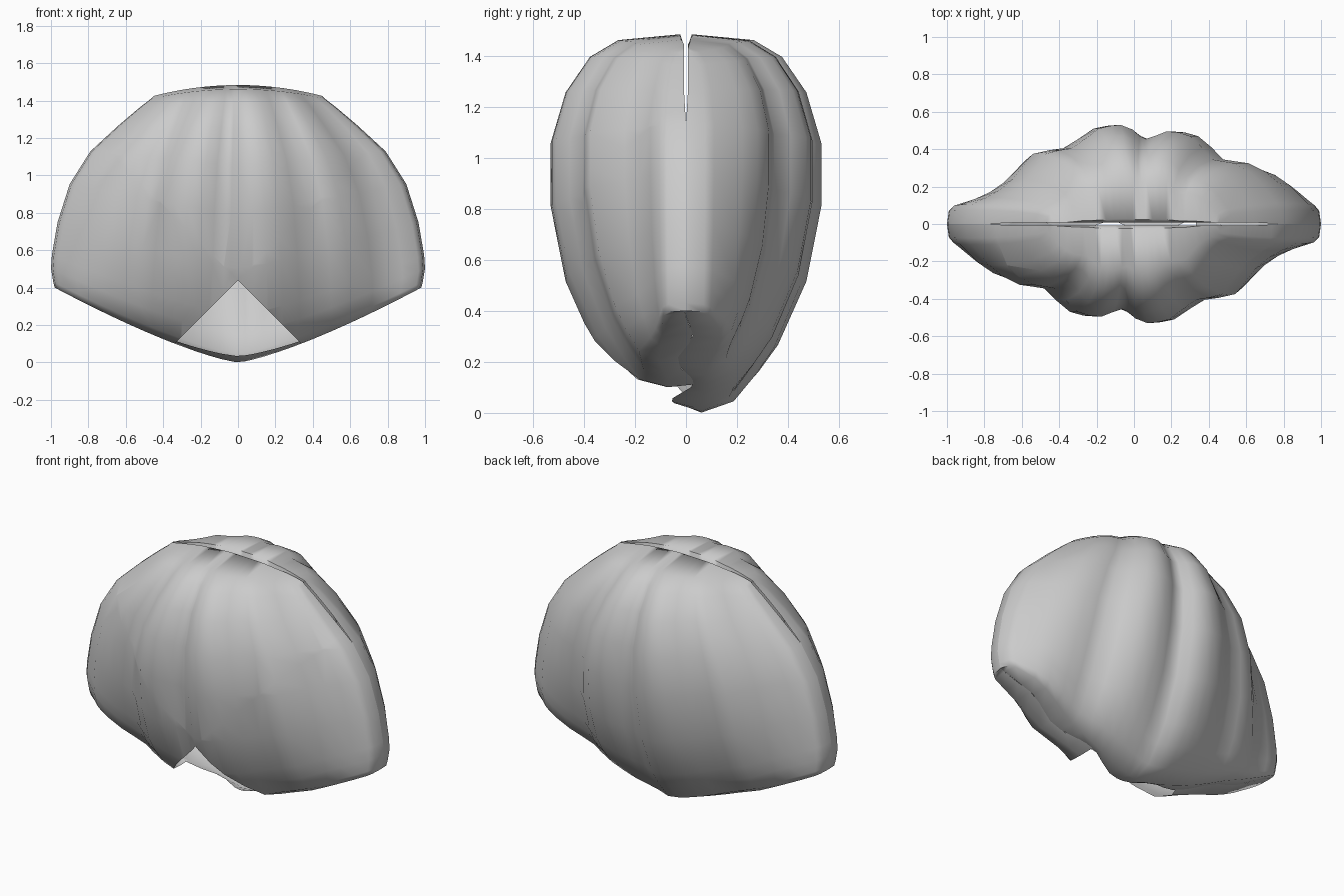
import bpy, bmesh, math
from mathutils import Vector

cube = bpy.data.objects.get("Cube")
if cube:
    bpy.data.objects.remove(cube, do_unlink=True)

shell_grey = bpy.data.materials.new("shell grey")
shell_grey.use_nodes = True
GREY = (0.6, 0.6, 0.6, 1)
shell_grey.diffuse_color = GREY
shell_grey.node_tree.nodes["Principled BSDF"].inputs["Base Color"].default_value = GREY

# scalloped cross-section: position across the shell, depth
RIBS = [(-1, 0), (-.99, .075), (-.965, .105), (-.88, .14), (-.8, .18), (-.72, .24), (-.6, .375), (-.5, .395),
        (-.42, .405), (-.33, .455), (-.24, .51), (-.16, .525), (-.09, .53), (-.01, .505), (.04, .47),
        (.08, .455), (.14, .47), (.22, .495), (.3, .49), (.38, .47), (.46, .41), (.53, .345),
        (.6, .335), (.68, .325), (.78, .28), (.86, .22), (.965, .11), (.99, .075), (1, 0)]
# levels from hinge to tucked lip: height fraction, half width, depth factor
LEVELS = [(0, .98, .12), (.03, .988, .37), (.1, 1, .54), (.17, .995, .68), (.34, .965, .89),
          (.54, .9, 1), (.71, .79, 1), (.845, .64, .89), (.94, .525, .71), (.985, .465, .5),
          (1, .45, .05), (.97, .445, .015)]


def hinge_height(x):
    """Height of the lower edge of the shell."""
    return .4 * abs(x) ** 1.3


def lip_height(u):
    """Height of the upper edge of the shell."""
    return 1.425 + .058 * (1 - u * u)


def shell_point(u, depth, level):
    t, w, g = level
    low, high = hinge_height(u), lip_height(u)
    # outer ribs stay deep down to the hinge
    if t < .5:
        g += (1 - g) * .9 * abs(u) ** 3
    # the seam is open only near the lip
    gap = .008 if t > .72 else 0
    return Vector((u * w, max(depth * g, gap), low + (high - low) * t))


def build_shell(name, turned, notched):
    bm = bmesh.new()
    rows = [[bm.verts.new(shell_point(u, d, level)) for u, d in RIBS] for level in LEVELS]
    # wavy hinge edge rolled under the shell, with a lip in the middle
    roll = []
    for v in rows[0]:
        x = v.co.x
        fade = max(0, 1 - abs(x) / .4)
        wave = -.035 * math.sin(14 * x) * (1 - abs(x) ** 6)
        y = wave - .03 * fade
        roll.append(bm.verts.new((x, y, v.co.z + .012 + .022 * fade)))
    rows.insert(0, roll)
    for a, b in zip(rows, rows[1:]):
        for i in range(len(RIBS) - 1):
            bm.faces.new((a[i], b[i], b[i + 1], a[i + 1]))
    if turned:
        for v in bm.verts:
            v.co.x, v.co.y = -v.co.x, -v.co.y
    # wedge cut out of the lower middle
    if notched:
        for side in (-1, 1):
            bmesh.ops.bisect_plane(bm, geom=bm.verts[:] + bm.edges[:] + bm.faces[:],
                                   plane_co=(0, 0, .44), plane_no=(side, 0, 1))
        gone = []
        for f in bm.faces:
            c = f.calc_center_median()
            if c.z < .44 - abs(c.x):
                gone.append(f)
        bmesh.ops.delete(bm, geom=gone, context='FACES')
    bmesh.ops.remove_doubles(bm, verts=bm.verts, dist=.001)
    bm.normal_update()
    # normals face outwards
    outward = -1 if turned else 1
    if sum(f.normal.y * f.calc_area() for f in bm.faces) * outward < 0:
        bmesh.ops.reverse_faces(bm, faces=bm.faces)
    mesh = bpy.data.meshes.new(name)
    bm.to_mesh(mesh)
    bm.free()
    mesh.materials.append(shell_grey)
    obj = bpy.data.objects.new(name, mesh)
    bpy.context.collection.objects.link(obj)
    bpy.ops.object.select_all(action='DESELECT')
    obj.select_set(True)
    bpy.context.view_layer.objects.active = obj
    bpy.ops.object.shade_smooth_by_angle(angle=math.radians(75))


build_shell("back_shell", False, False)
build_shell("front_shell", True, True)
